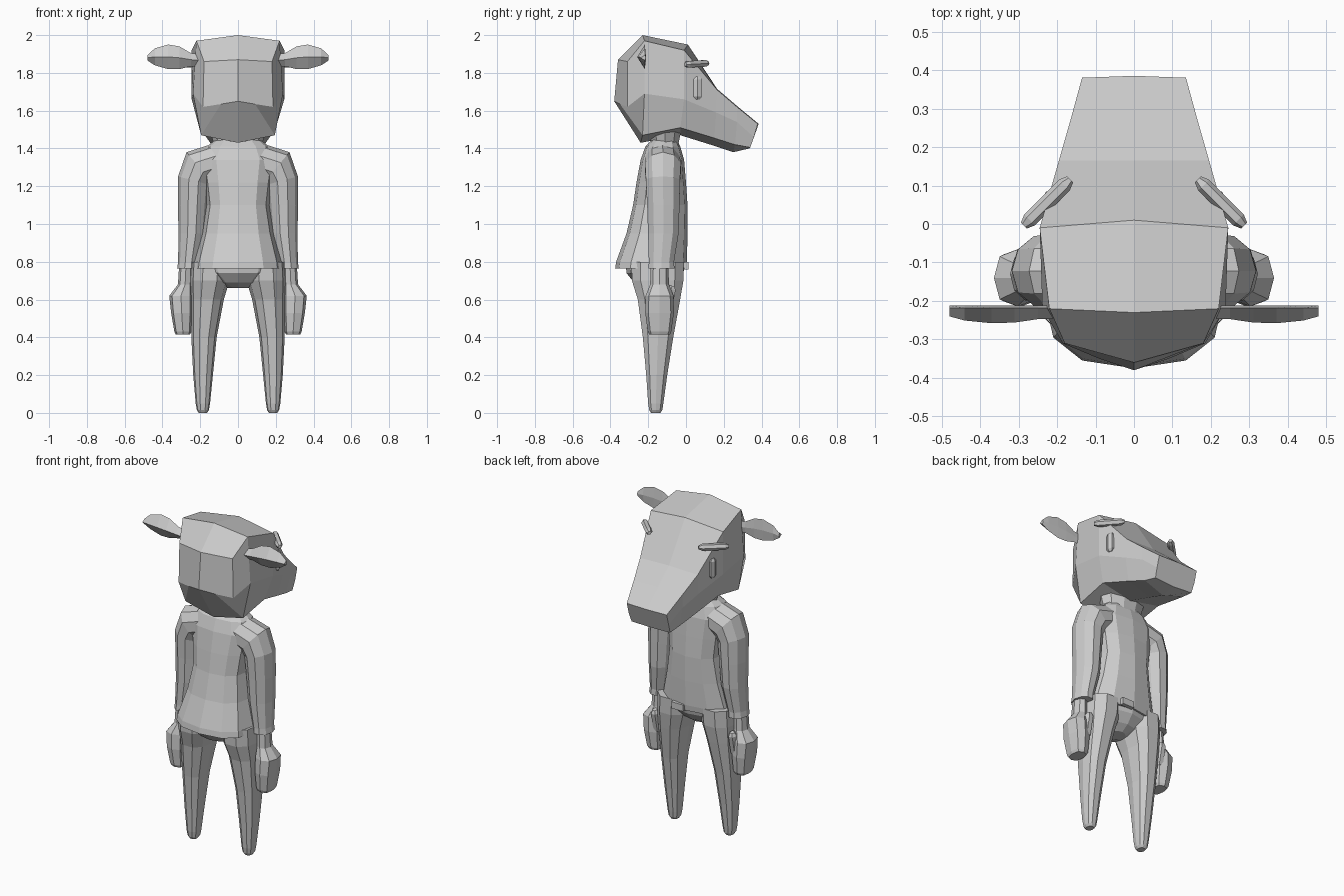
import bpy
import bmesh
from math import cos, sin, pi, radians
from mathutils import Vector, Matrix

cube = bpy.data.objects.get("Cube")
if cube:
    bpy.data.objects.remove(cube, do_unlink=True)

grey = bpy.data.materials.new("plain grey")
grey.use_nodes = True
colour = (0.6, 0.6, 0.6, 1)
grey.diffuse_color = colour
grey.node_tree.nodes["Principled BSDF"].inputs["Base Color"].default_value = colour


def skin(name, rings, side=1, matrix=None):
    """Join successive rings of points into one closed, flat-shaded object."""
    bm = bmesh.new()
    loops = [[bm.verts.new((p[0] * side, p[1], p[2])) for p in ring] for ring in rings]
    n = len(loops[0])
    for a, b in zip(loops, loops[1:]):
        for i in range(n):
            j = (i + 1) % n
            bm.faces.new((a[i], a[j], b[j], b[i]))
    for end in (loops[0], loops[-1]):
        h = n // 2
        bm.faces.new(end[:h + 1])
        bm.faces.new(end[h:] + end[:1])
    if matrix:
        bm.transform(matrix)
    bmesh.ops.recalc_face_normals(bm, faces=bm.faces)
    mesh = bpy.data.meshes.new(name)
    bm.to_mesh(mesh)
    bm.free()
    mesh.materials.append(grey)
    obj = bpy.data.objects.new(name, mesh)
    bpy.context.collection.objects.link(obj)
    return obj


def oval(x, y, z, rx, ry, tilt=0, n=10, square=1.0):
    """Ring around a centre; tilt swings its outer edge upward."""
    t = radians(tilt)
    ring = []
    for i in range(n):
        a = 2 * pi * i / n
        c, s = cos(a), sin(a)
        u = rx * abs(c) ** square * (1 if c > 0 else -1)
        v = ry * abs(s) ** square * (1 if s > 0 else -1)
        ring.append((x + u * cos(t), y + v, z + u * sin(t)))
    return ring


def mirrored(half):
    """Complete a half ring that starts and ends on the centre line."""
    return half + [(-x, y, z) for x, y, z in half[-2:0:-1]]


def pod(name, length, rx, ry, matrix):
    """Small bar with tapered ends."""
    h = length / 2
    spans = ((-h, 0.55), (-h * 0.75, 1), (h * 0.75, 1), (h, 0.55))
    skin(name, [oval(0, 0, z, rx * k, ry * k, n=6) for z, k in spans], matrix=matrix)


# Head: crown, cheeks and long muzzle
skin("head", [mirrored(h) for h in (
    [(0, -.36, 1.87), (.18, -.31, 1.86), (.185, -.31, 1.62), (.09, -.35, 1.635), (0, -.38, 1.65)],
    [(0, -.23, 2.0), (.22, -.22, 1.97), (.238, -.22, 1.69), (.195, -.23, 1.47), (0, -.24, 1.43)],
    [(0, .01, 1.95), (.245, -.01, 1.92), (.245, -.01, 1.66), (.2, -.03, 1.51), (0, -.03, 1.47)],
    [(0, .165, 1.715), (.195, .165, 1.71), (.195, .16, 1.59), (.165, .15, 1.455), (0, .13, 1.42)],
    [(0, .27, 1.625), (.165, .27, 1.62), (.165, .27, 1.54), (.14, .26, 1.42), (0, .25, 1.38)],
    [(0, .385, 1.53), (.135, .38, 1.53), (.135, .36, 1.46), (.13, .34, 1.405), (0, .335, 1.40)],
)])

# Neck
skin("neck", [oval(0, -.11, 1.36, .15, .09), oval(0, -.11, 1.43, .13, .075),
              oval(0, -.11, 1.5, .15, .09)])

# Jacket body, flared at the hem: height, half width, back y, front y
body = ((.765, .235, -.375, .0), (.8, .23, -.37, .005), (.95, .19, -.315, .008),
        (1.1, .165, -.28, .008), (1.22, .18, -.262, .0), (1.34, .2, -.24, -.01),
        (1.41, .165, -.215, -.03), (1.445, .12, -.18, -.05))
skin("jacket", [oval(0, (b + f) / 2, z, w, (f - b) / 2, n=12, square=.8)
                for z, w, b, f in body])

# Hips tapering to the crotch
skin("hips", [oval(0, -.16, .8, .235, .16, n=12), oval(0, -.165, .74, .21, .15, n=12),
              oval(0, -.165, .69, .13, .11, n=12), oval(0, -.15, .66, .05, .05, n=12)])

# Belt tab
skin("belt_tab", [[(x, y, z) for x, y in ((.01, -.01), (.09, -.01), (.09, .014), (.01, .014))]
                  for z in (.76, .8)])

for side, word in ((1, "left"), (-1, "right")):
    # Leg
    legs = ((.8, .145, -.15, .105, .145), (.7, .15, -.15, .105, .142),
            (.6, .163, -.143, .088, .117), (.4, .18, -.148, .067, .084),
            (.2, .185, -.155, .052, .058), (.05, .186, -.16, .038, .042),
            (.015, .186, -.16, .032, .036), (0, .186, -.16, .022, .026))
    skin(word + "_leg", [oval(x, y, z, rx, ry, square=.85) for z, x, y, rx, ry in legs], side)

    # Sleeve with rounded shoulder
    skin(word + "_sleeve", [
        oval(.1, -.125, 1.335, .1, .095, 90), oval(.205, -.122, 1.3, .105, .1, 50),
        oval(.235, -.122, 1.23, .085, .095, 15), oval(.24, -.12, 1.1, .078, .09),
        oval(.245, -.12, .95, .07, .085), oval(.262, -.13, .8, .055, .07),
        oval(.265, -.13, .765, .057, .072)], side)

    # Hand and thumb
    skin(word + "_hand", [
        oval(.275, -.14, .79, .036, .046, n=8), oval(.28, -.14, .68, .038, .05, n=8),
        oval(.302, -.14, .62, .062, .074, n=8, square=.8),
        oval(.298, -.14, .53, .056, .076, n=8, square=.7),
        oval(.292, -.14, .43, .045, .062, n=8, square=.7),
        oval(.292, -.14, .415, .038, .055, n=8, square=.7)], side)
    thumb = Matrix.Translation((side * .262, -.09, .6)) @ Matrix.Rotation(radians(-12), 4, 'X')
    pod(word + "_thumb", .15, .026, .028, thumb)

    # Ear: a leaf built outward from the head
    leaf = ((.19, 1.865, .03), (.25, 1.87, .035), (.31, 1.88, .06),
            (.37, 1.885, .065), (.44, 1.885, .045), (.48, 1.88, .014))
    skin(word + "_ear", [[(x, -.218, z + h), (x, -.212, z), (x, -.218, z - h),
                          (x, -.235 - h * .35, z)] for x, z, h in leaf], side)

    # Brow and eye
    lean = Vector((side * .115, -.115, -.006)).to_track_quat('Z', 'Y').to_matrix().to_4x4()
    pod(word + "_brow", .17, .02, .02, Matrix.Translation((side * .226, .056, 1.848)) @ lean)
    pod(word + "_eye", .12, .022, .028, Matrix.Translation((side * .218, .06, 1.72)))
